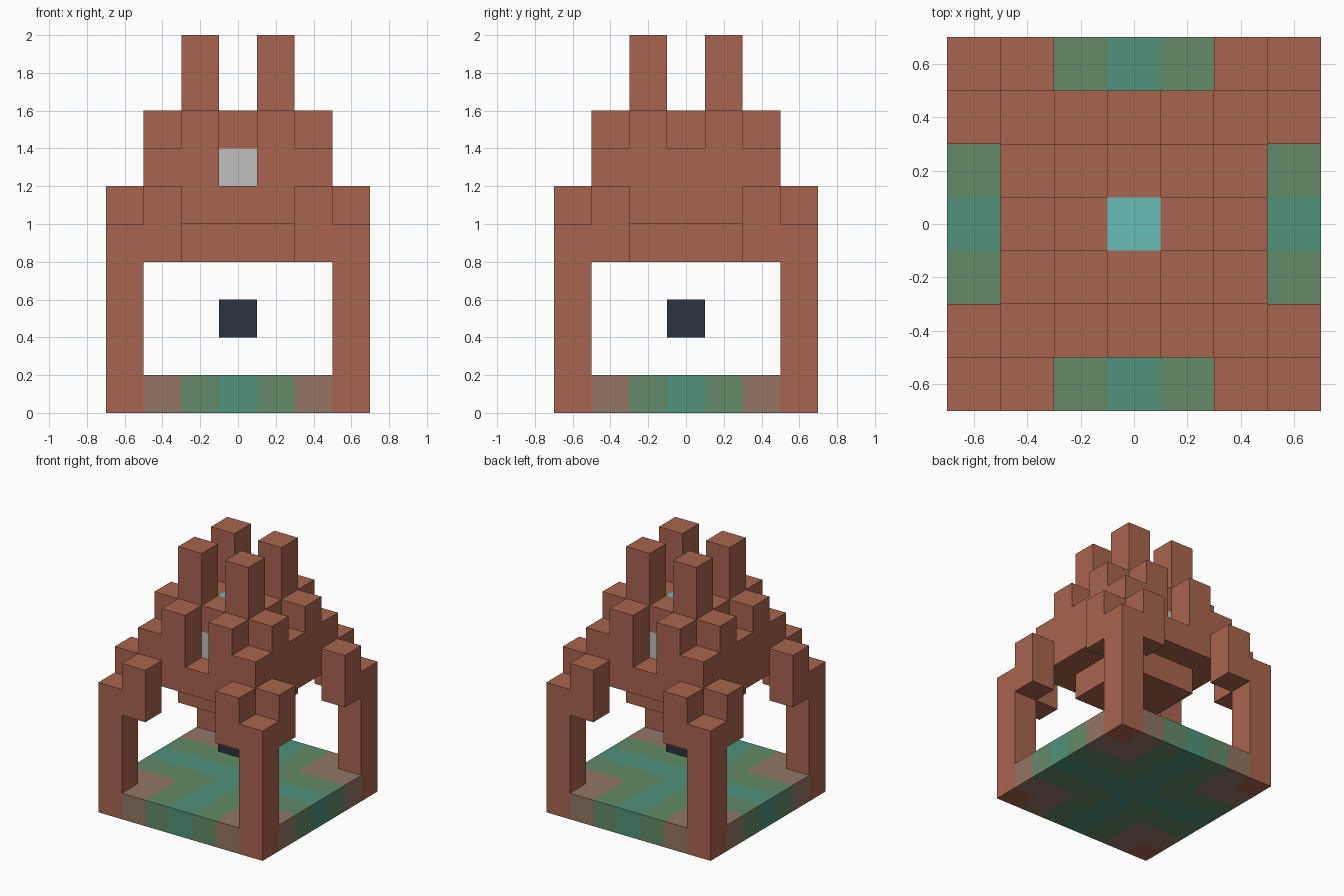
import bpy, bmesh
from mathutils import Vector

cube = bpy.data.objects.get("Cube")
if cube:
    bpy.data.objects.remove(cube)

UNIT = 0.2


def material(name, code):
    # hex display colour to linear
    rgb = [int(code[i:i + 2], 16) / 255 for i in (0, 2, 4)]
    lin = [c / 12.92 if c < 0.04 else ((c + 0.055) / 1.055) ** 2.4 for c in rgb]
    m = bpy.data.materials.new(name)
    m.use_nodes = True
    m.diffuse_color = (*lin, 1)
    m.node_tree.nodes["Principled BSDF"].inputs["Base Color"].default_value = (*lin, 1)
    return m


clay = material("terracotta", "A9654E")
floor_mats = [material("teal", "50927A"), material("moss_green", "628B68"),
              material("dusty_brown", "927665"), clay]
grey = material("pale_grey", "BFBFBD")
aqua = material("aqua", "6ABEBA")
navy = material("dark_navy", "2C3440")

parts = {}      # part name -> (materials, {cell: material index})
occupied = set()


def fill(name, mats, xs, ys, zs, rule=lambda x, y: 0):
    """Fill a block of grid cells, skipping those already taken."""
    cells = parts.setdefault(name, (mats, {}))[1]
    for x in xs:
        for y in ys:
            for z in zs:
                if (x, y, z) not in occupied:
                    occupied.add((x, y, z))
                    cells[x, y, z] = rule(x, y)


def span(r):
    return range(-r, r + 1)


# Floor slab: coloured by distance from the central cross
fill("floor", floor_mats, span(3), span(3), [0], lambda x, y: min(abs(x), abs(y)))

# Floating core, windows and roof gem
fill("floating_core", [navy], [0], [0], [2])
for name, s in (("front_window", -1), ("back_window", 1)):
    fill(name, [grey], [0], [s], [6])
fill("roof_gem", [aqua], [0], [0], [7])

# Corner columns with the two brackets beside each, and roof towers
for sx, xname in ((-1, "right"), (1, "left")):
    for sy, yname in ((-1, "front"), (1, "back")):
        corner = f"{yname}_{xname}"
        fill(corner + "_column", [clay], [3 * sx], [3 * sy], range(1, 5))
        fill(corner + "_bracket", [clay], [2 * sx], [3 * sy], [4, 5])
        fill(corner + "_bracket", [clay], [3 * sx], [2 * sy], [4, 5])
        fill(corner + "_tower", [clay], [sx], [sy], range(7, 10))
        # Battlements
        fill("battlements", [clay], [sx], [2 * sy], [7])
        fill("battlements", [clay], [2 * sx], [sy], [7])

# Ceiling block, main slab, wall tier and roof
fill("ceiling_block", [clay], span(1), span(1), [4])
fill("main_slab", [clay], span(2), span(2), [5])
fill("wall_tier", [clay], span(2), span(1), [6])
for s in (-2, 2):
    fill("wall_tier", [clay], [-2, -1, 1, 2], [s], [6])
fill("roof", [clay], span(1), span(1), [7])


def build(name, mats, cells):
    """Make a mesh from the exposed sides of a part's cells."""
    bm = bmesh.new()
    for cell, index in cells.items():
        centre = Vector(cell) + Vector((0, 0, 0.5))
        for axis in range(3):
            for sign in (-1, 1):
                n = Vector((0, 0, 0))
                n[axis] = sign
                if tuple(int(c) for c in Vector(cell) + n) in occupied:
                    continue
                u = Vector((0, 0, 0))
                u[(axis + 1) % 3] = 0.5
                v = n.cross(u)
                mid = centre + n / 2
                corners = (mid - u - v, mid + u - v, mid + u + v, mid - u + v)
                face = bm.faces.new([bm.verts.new(p * UNIT) for p in corners])
                face.material_index = index
    bmesh.ops.remove_doubles(bm, verts=bm.verts, dist=0.001)
    mesh = bpy.data.meshes.new(name)
    bm.to_mesh(mesh)
    bm.free()
    for m in mats:
        mesh.materials.append(m)
    bpy.context.collection.objects.link(bpy.data.objects.new(name, mesh))


for part, (mats, cells) in parts.items():
    build(part, mats, cells)
